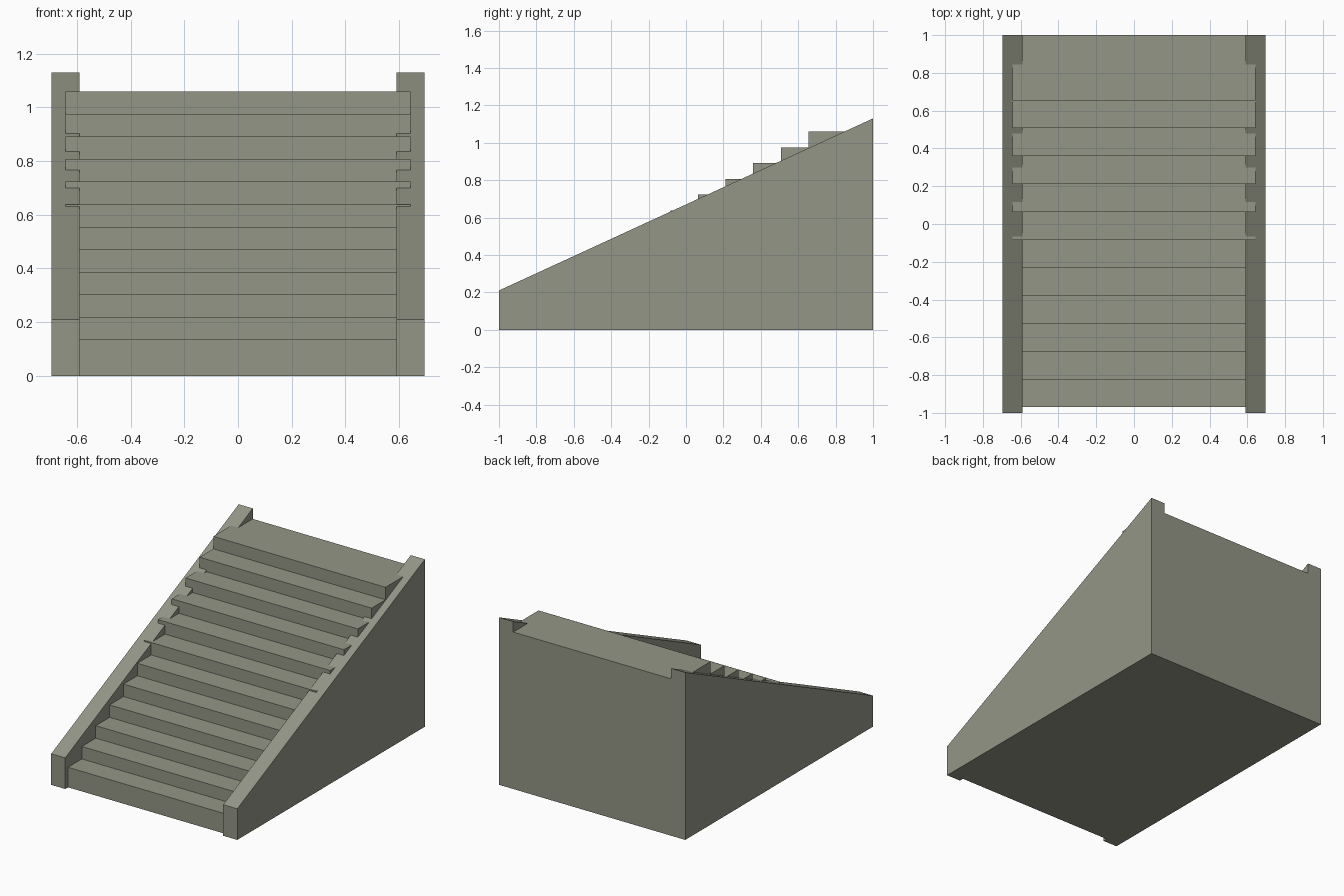
import bpy, bmesh

if "Cube" in bpy.data.objects:
    bpy.data.objects.remove(bpy.data.objects["Cube"])

stone = bpy.data.materials.new("olive_grey_stone")
stone.diffuse_color = (0.29, 0.305, 0.24, 1)
stone.use_nodes = True
stone.node_tree.nodes["Principled BSDF"].inputs["Base Color"].default_value = stone.diffuse_color


def extrude_profile(name, profile, x0, x1):
    """Solid made from a (y, z) side profile stretched from x0 to x1."""
    bm = bmesh.new()
    face = bm.faces.new([bm.verts.new((x0, y, z)) for y, z in profile])
    ext = bmesh.ops.extrude_face_region(bm, geom=[face])
    moved = [v for v in ext["geom"] if isinstance(v, bmesh.types.BMVert)]
    bmesh.ops.translate(bm, verts=moved, vec=(x1 - x0, 0, 0))
    bmesh.ops.recalc_face_normals(bm, faces=bm.faces)
    mesh = bpy.data.meshes.new(name)
    bm.to_mesh(mesh)
    bm.free()
    mesh.materials.append(stone)
    obj = bpy.data.objects.new(name, mesh)
    bpy.context.collection.objects.link(obj)
    return obj


# Sloping side walls
wall = [(-1, 0), (1, 0), (1, 1.13), (-1, 0.21)]
extrude_profile("left_wall", wall, -0.695, -0.59)
extrude_profile("right_wall", wall, 0.59, 0.695)

# Flight of twelve steps, its ends set into the walls
STEPS, FIRST_Y, RUN, FIRST_Z, RISE = 12, -0.97, 0.1477, 0.135, 0.084
profile = [(1, 0), (FIRST_Y, 0)]
for i in range(STEPS):
    y, z = FIRST_Y + i * RUN, FIRST_Z + i * RISE
    y_next = 1 if i == STEPS - 1 else y + RUN
    profile += [(y, z), (y_next, z)]
extrude_profile("steps", profile, -0.643, 0.643)
